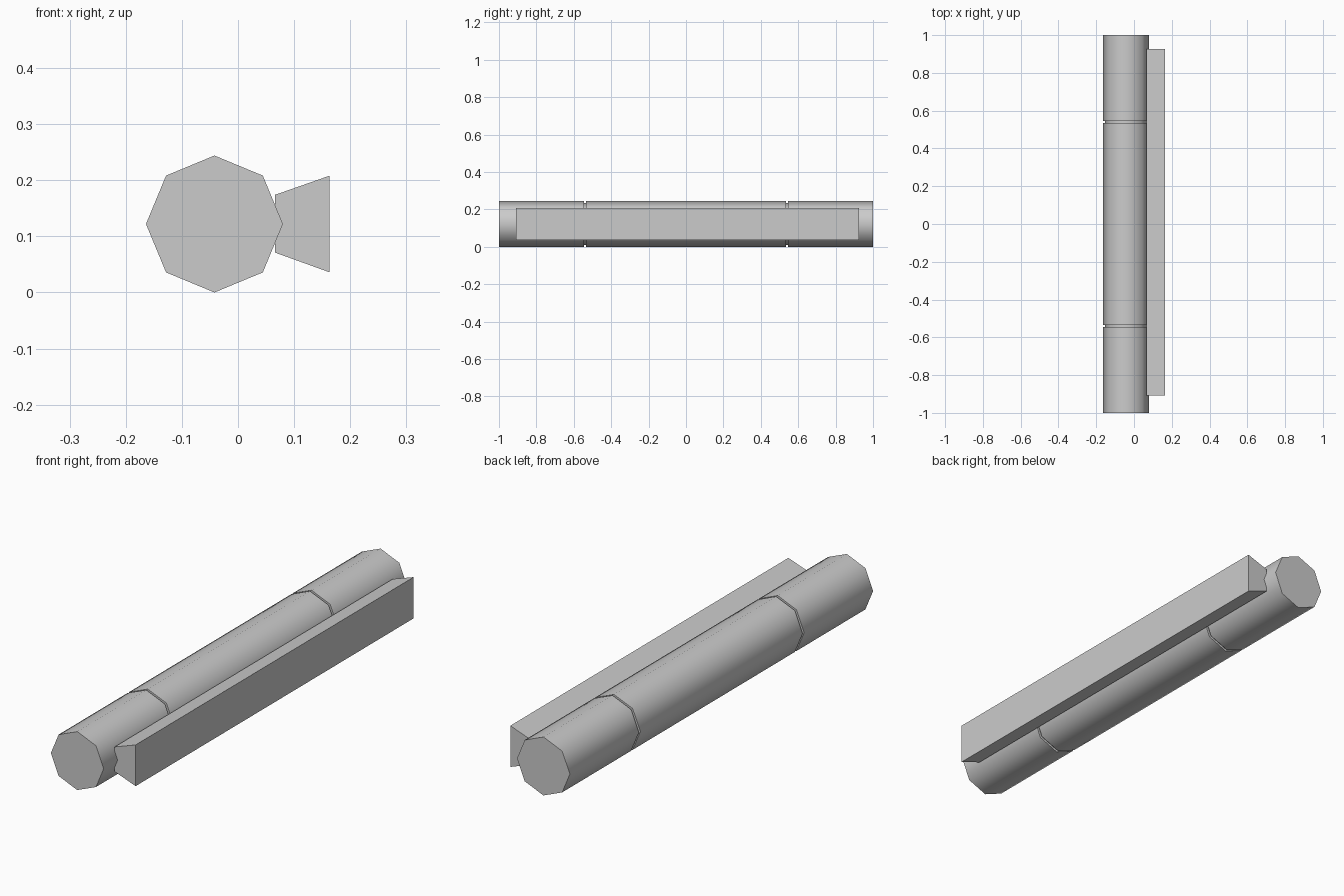
import bpy, bmesh, math

if "Cube" in bpy.data.objects:
    bpy.data.objects.remove(bpy.data.objects["Cube"])

R, CX, CZ, SIDES = 0.122, -0.042, 0.122, 8


def make_object(name, rings, smooth=False):
    """Loft a closed, capped solid through equal-length rings of points."""
    bm = bmesh.new()
    loops = [[bm.verts.new(p) for p in ring] for ring in rings]
    n = len(rings[0])
    for a, b in zip(loops, loops[1:]):
        for i in range(n):
            bm.faces.new((a[i], a[(i + 1) % n], b[(i + 1) % n], b[i]))
    bm.faces.new(loops[0])
    bm.faces.new(loops[-1])
    bmesh.ops.recalc_face_normals(bm, faces=bm.faces)
    mesh = bpy.data.meshes.new(name)
    bm.to_mesh(mesh)
    bm.free()
    obj = bpy.data.objects.new(name, mesh)
    bpy.context.collection.objects.link(obj)
    if smooth:
        bpy.ops.object.select_all(action='DESELECT')
        obj.select_set(True)
        bpy.context.view_layer.objects.active = obj
        bpy.ops.object.shade_smooth_by_angle(angle=math.radians(50))
    return obj


def octagon(y, r):
    return [(CX + r * math.cos(math.tau * i / SIDES), y,
             CZ + r * math.sin(math.tau * i / SIDES)) for i in range(SIDES)]


# Eight-sided tube with two narrow grooves
G0, G1, RG = 0.535, 0.545, R - 0.010
half = [(G0, R), (G0, RG), (G1, RG), (G1, R), (1.0, R)]
profile = [(-y, r) for y, r in reversed(half)] + half
make_object("tube", [octagon(y, r) for y, r in profile], smooth=True)

# Flared side rail, sunk slightly into the tube
section = [(0.066, 0.071), (0.163, 0.036), (0.163, 0.208), (0.066, 0.174)]
make_object("side_rail", [[(x, y, z) for x, z in section] for y in (-0.908, 0.926)])
